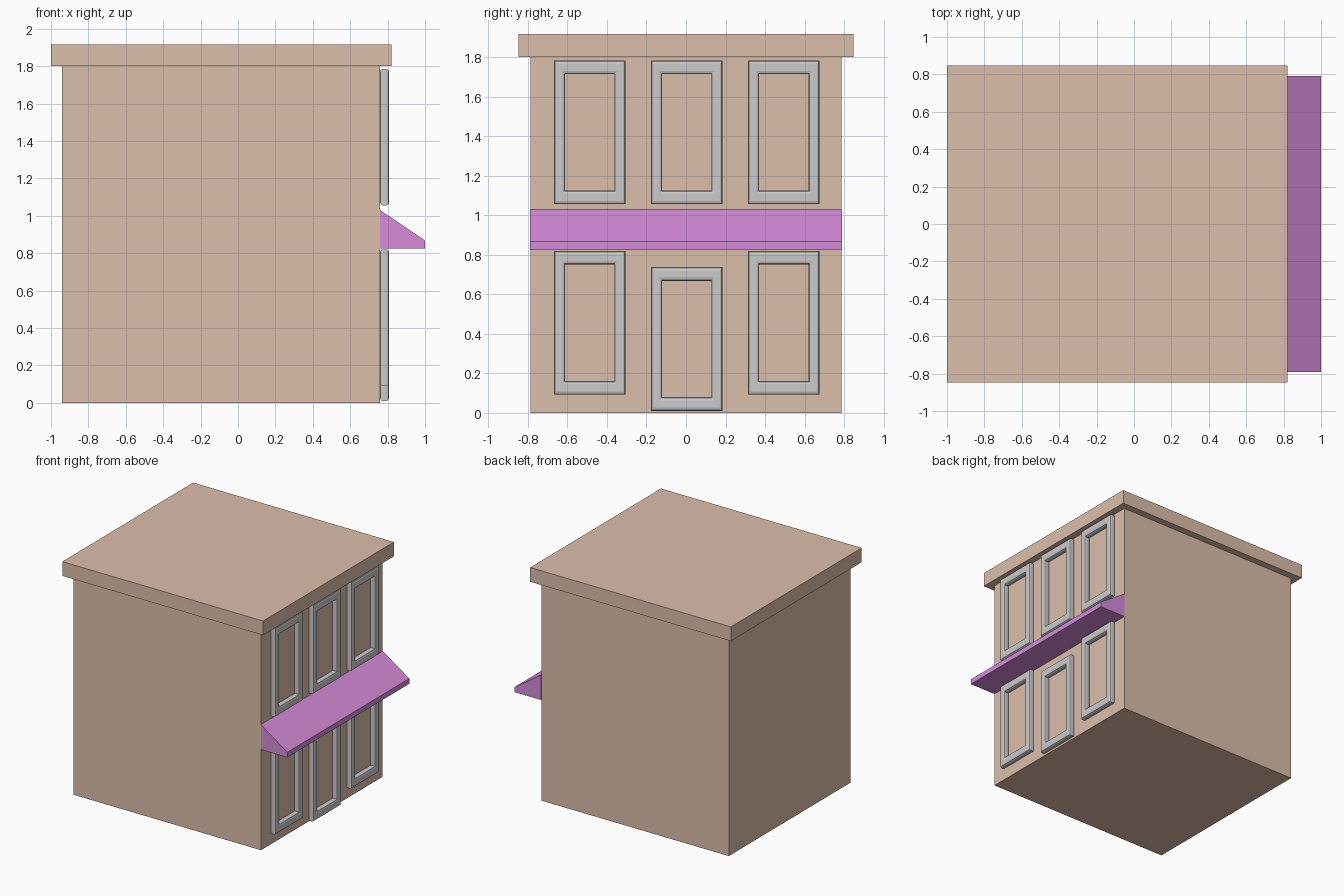
import bpy, bmesh, math

if "Cube" in bpy.data.objects:
    bpy.data.objects.remove(bpy.data.objects["Cube"])

def material(name, rgb):
    m = bpy.data.materials.new(name)
    m.diffuse_color = (*rgb, 1)
    m.use_nodes = True
    m.node_tree.nodes["Principled BSDF"].inputs["Base Color"].default_value = m.diffuse_color
    return m

brick = material("tan", (0.72, 0.52, 0.41))
cloth = material("violet", (0.68, 0.26, 0.71))

def finish(name, bm, mat=None):
    bmesh.ops.recalc_face_normals(bm, faces=bm.faces)
    me = bpy.data.meshes.new(name)
    bm.to_mesh(me)
    bm.free()
    ob = bpy.data.objects.new(name, me)
    bpy.context.collection.objects.link(ob)
    if mat:
        me.materials.append(mat)
    return ob

def prism(name, profile, half_depth, mat):
    """Extrude an x/z profile along y, centred on y = 0."""
    bm = bmesh.new()
    face = bm.faces.new([bm.verts.new((x, -half_depth, z)) for x, z in profile])
    ext = bmesh.ops.extrude_face_region(bm, geom=[face])
    moved = [v for v in ext["geom"] if isinstance(v, bmesh.types.BMVert)]
    bmesh.ops.translate(bm, verts=moved, vec=(0, 2 * half_depth, 0))
    return finish(name, bm, mat)

def block(name, x0, x1, half_depth, z0, z1, mat):
    return prism(name, [(x0, z0), (x1, z0), (x1, z1), (x0, z1)], half_depth, mat)

# Rounded frame section: (inset fraction 0..1, x position)
X0, X1 = 0.759, 0.808
W, H, SIDE, RAIL = 0.36, 0.728, 0.055, 0.07
R = 0.013
section = []
for cx, cy, start in ((SIDE - R, X1 - R, 0), (R, X1 - R, 90),
                      (R, X0 + R, 180), (SIDE - R, X0 + R, 270)):
    for step in range(3):
        a = math.radians(start + 45 * step)
        section.append(((cx + R * math.cos(a)) / SIDE, cy + R * math.sin(a)))

def frame(name, y, z0):
    """Sweep the section round a rectangle with mitred corners."""
    bm = bmesh.new()
    zc = z0 + H / 2
    rings = []
    for sy, sz in ((-1, -1), (1, -1), (1, 1), (-1, 1)):
        rings.append([bm.verts.new((x, y + sy * (W / 2 - t * SIDE),
                                    zc + sz * (H / 2 - t * RAIL)))
                      for t, x in section])
    n = len(section)
    for i in range(4):
        a, b = rings[i], rings[(i + 1) % 4]
        for j in range(n):
            k = (j + 1) % n
            bm.faces.new((a[j], a[k], b[k], b[j]))
    return finish(name, bm)

# Building body and roof slab
block("building_body", -0.94, 0.76, 0.788, 0, 1.8, brick)
block("roof_slab", -1.0, 0.82, 0.847, 1.8, 1.917, brick)

# Awning across the right-hand facade
prism("awning", [(0.76, 0.825), (1.0, 0.825), (1.0, 0.868), (0.76, 1.03)], 0.79, cloth)

# Window frames and the lower door frame
for col, y in (("left", -0.487), ("middle", 0.004), ("right", 0.495)):
    frame(f"upper_window_frame_{col}", y, 1.056)
    if col == "middle":
        frame("door_frame", y, 0.01)
    else:
        frame(f"lower_window_frame_{col}", y, 0.092)
